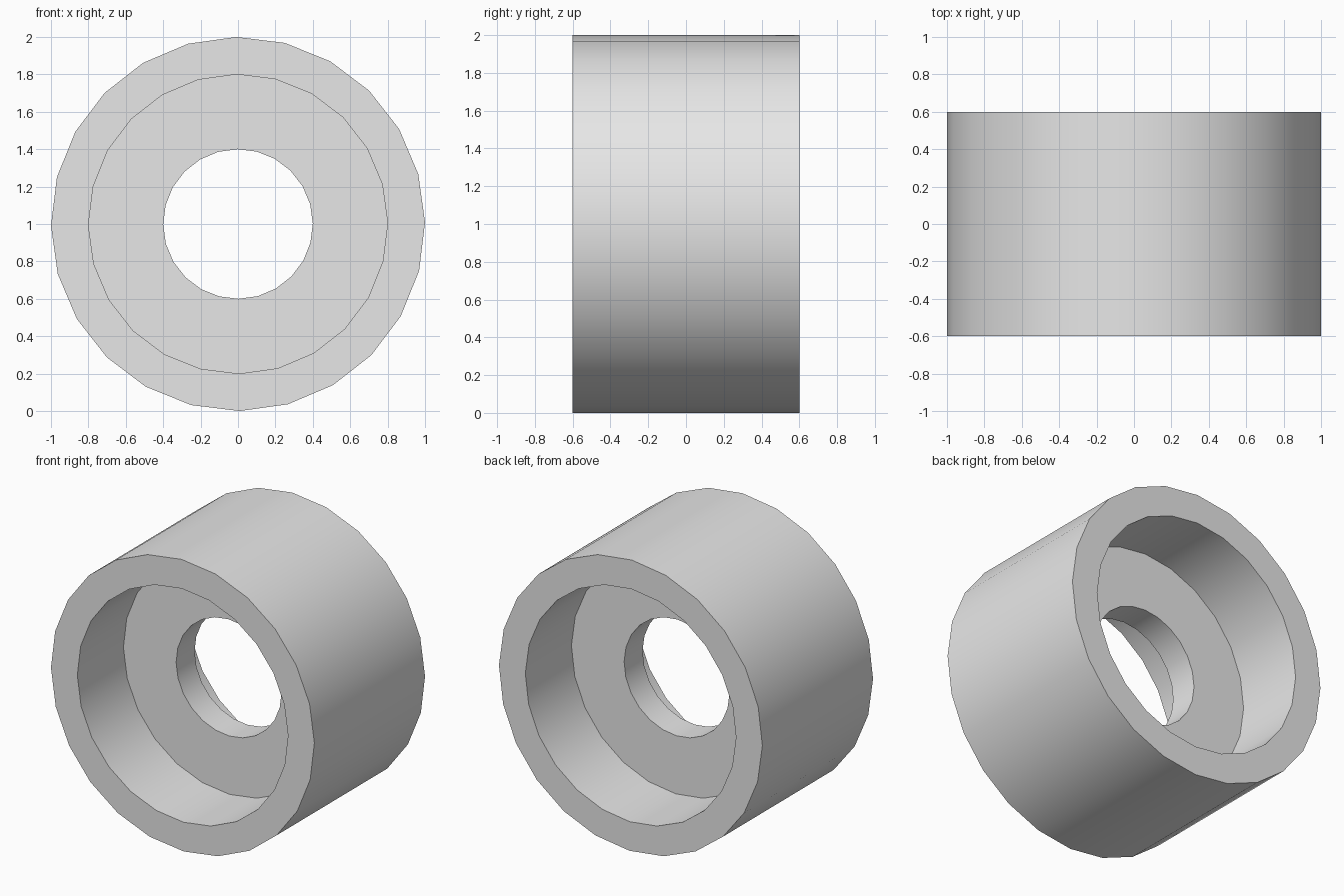
import bpy
import bmesh
import math
from mathutils import Matrix, Vector

if "Cube" in bpy.data.objects:
    bpy.data.objects.remove(bpy.data.objects["Cube"], do_unlink=True)

SIDES = 24
OUTER, RECESS, BORE = 1.0, 0.8, 0.4   # radii
HALF_WIDTH, HALF_WEB = 0.6, 0.1       # along y

# Grey material
grey = bpy.data.materials.new("plain grey")
grey.use_nodes = True
colour = (0.8, 0.8, 0.8, 1.0)
grey.diffuse_color = colour
grey.node_tree.nodes["Principled BSDF"].inputs["Base Color"].default_value = colour

# Wheel cross-section: (radius, y), a rim with a thin web around the bore
half = [(OUTER, HALF_WIDTH), (RECESS, HALF_WIDTH), (RECESS, HALF_WEB), (BORE, HALF_WEB)]
section = half + [(r, -y) for r, y in reversed(half)]

# Spin the closed section around the y axis
bm = bmesh.new()
verts = [bm.verts.new((r, y, 0)) for r, y in section]
edges = [bm.edges.new((v, verts[i - 1])) for i, v in enumerate(verts)]
bmesh.ops.spin(bm, geom=verts + edges, cent=(0, 0, 0), axis=(0, 1, 0),
               angle=math.tau, steps=SIDES, use_duplicate=False)
bmesh.ops.remove_doubles(bm, verts=bm.verts[:], dist=0.0001)
bmesh.ops.recalc_face_normals(bm, faces=bm.faces[:])

# Slight turn about the axle, then stand on the ground
bm.transform(Matrix.Translation(Vector((0, 0, OUTER))) @ Matrix.Rotation(math.radians(-0.5), 4, "Y"))

mesh = bpy.data.meshes.new("wheel")
bm.to_mesh(mesh)
bm.free()
mesh.materials.append(grey)
wheel = bpy.data.objects.new("wheel", mesh)
bpy.context.collection.objects.link(wheel)

# Smooth round walls with crisp rims
bpy.ops.object.select_all(action="DESELECT")
wheel.select_set(True)
bpy.context.view_layer.objects.active = wheel
bpy.ops.object.shade_smooth_by_angle(angle=math.radians(30))
